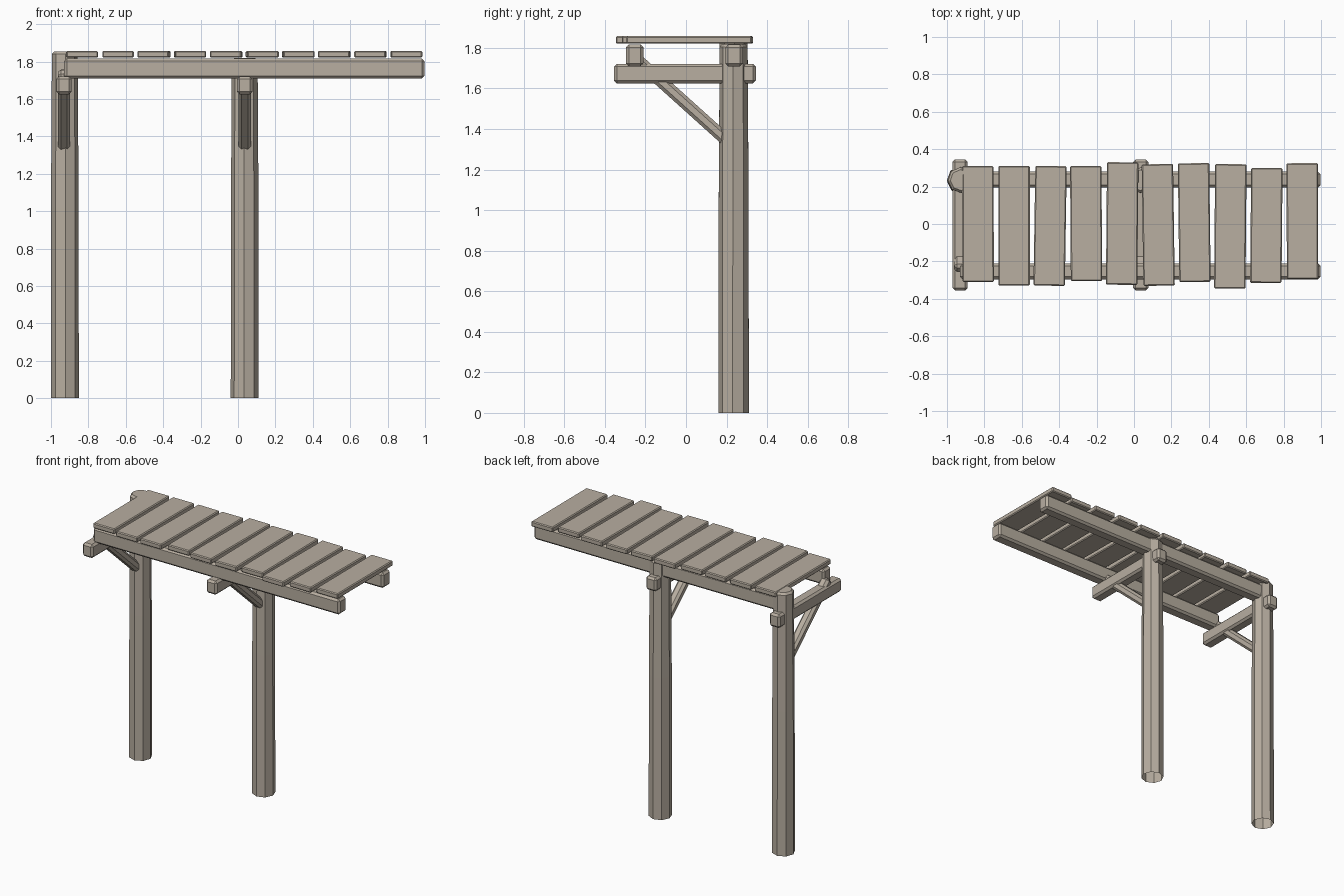
import bpy, bmesh, math
from mathutils import Vector, Matrix

if "Cube" in bpy.data.objects:
    bpy.data.objects.remove(bpy.data.objects["Cube"])

wood = bpy.data.materials.new("weathered_wood")
wood.diffuse_color = (0.48, 0.425, 0.355, 1)
wood.use_nodes = True
wood.node_tree.nodes["Principled BSDF"].inputs["Base Color"].default_value = wood.diffuse_color


def finish(name, bm):
    bmesh.ops.recalc_face_normals(bm, faces=bm.faces)
    mesh = bpy.data.meshes.new(name)
    bm.to_mesh(mesh)
    bm.free()
    mesh.materials.append(wood)
    ob = bpy.data.objects.new(name, mesh)
    bpy.context.collection.objects.link(ob)
    return ob


def timber(name, center, size, bevel, rot=(0, 0, 0)):
    """Chamfered box."""
    bm = bmesh.new()
    bmesh.ops.create_cube(bm, size=1, matrix=Matrix.Diagonal((*size, 1)))
    bmesh.ops.bevel(bm, geom=bm.edges[:], offset=bevel, segments=1,
                    affect='EDGES', profile=0.5)
    ob = finish(name, bm)
    ob.location = center
    ob.rotation_euler = rot
    return ob


def post(name, x, y, height, turn):
    """Eight-sided log, slightly tapered, chamfered top, open foot."""
    bm = bmesh.new()
    rings = []
    for z, r in ((0, 0.075), (height * 0.55, 0.074),
                 (height - 0.015, 0.069), (height, 0.056)):
        rings.append([bm.verts.new((r * math.cos(a), r * math.sin(a), z))
                      for a in (turn + k * math.tau / 8 for k in range(8))])
    for low, high in zip(rings, rings[1:]):
        for k in range(8):
            n = (k + 1) % 8
            bm.faces.new((low[k], low[n], high[n], high[k]))
    bm.faces.new(rings[-1])
    ob = finish(name, bm)
    ob.location = (x, y, 0)


# Two supports: post, cross beam and diagonal brace
for side, x, px, height, turn in (("left", -0.93, -0.926, 1.855, 0.05),
                                  ("right", 0.036, 0.036, 1.82, -0.06)):
    post(side + "_post", px, 0.235, height, turn)
    timber(side + "_cross_beam", (x, -0.005, 1.673), (0.082, 0.70, 0.096), 0.014)
    a, b = Vector((x, 0.205, 1.34)), Vector((x, -0.245, 1.745))
    d = b - a
    timber(side + "_brace", (a + b) / 2, (0.066, d.length, 0.06), 0.016,
           (math.atan2(d.z, d.y), 0, 0))

# Long rails carrying the deck
for name, y in (("front_rail", -0.253), ("back_rail", 0.237)):
    timber(name, (0.034, y, 1.763), (1.926, 0.086, 0.108), 0.014)

# Deck planks: back end, front end, skew in degrees
planks = ((.31, -.31, 0.2), (.31, -.33, 0), (.31, -.33, -0.9), (.31, -.305, 0.4),
          (.33, -.325, -0.5), (.32, -.33, 0.8), (.325, -.31, 0.7),
          (.32, -.345, -0.5), (.30, -.315, -0.5), (.325, -.295, 0.2))
for i, (back, front, skew) in enumerate(planks):
    timber(f"plank_{i + 1}", (-0.834 + 0.1927 * i, (back + front) / 2, 1.839),
           (0.168, back - front, 0.037), 0.006, (0, 0, math.radians(skew)))
